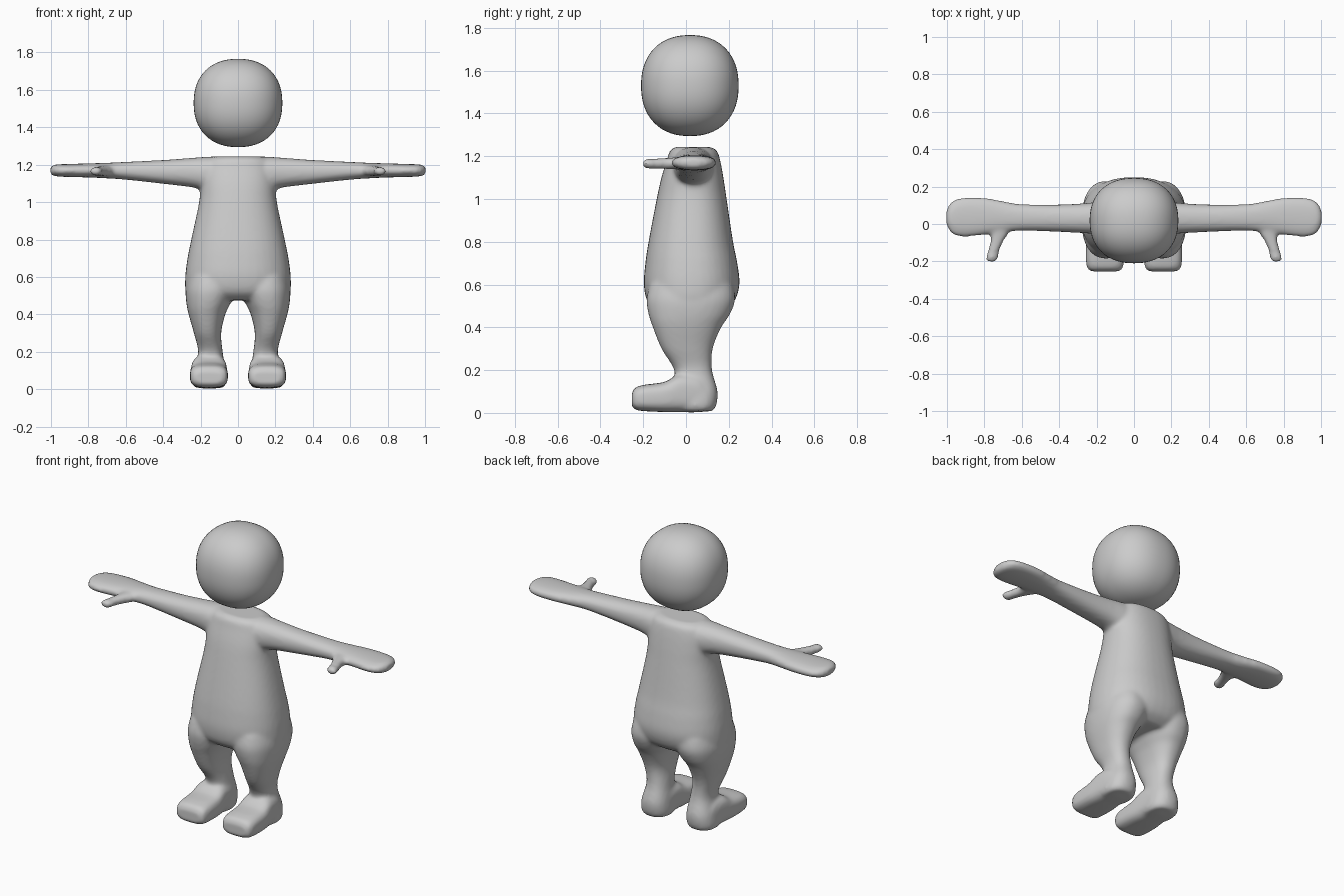
import bpy, bmesh, math
from mathutils import Vector

grey = bpy.data.materials.new("plain grey")
grey.diffuse_color = (0.6, 0.6, 0.6, 1)


def curve(rows, steps=5):
    """Smoothly interpolate rows of numbers."""
    out = []
    for i in range(len(rows) - 1):
        p = [rows[max(i - 1, 0)], rows[i], rows[i + 1], rows[min(i + 2, len(rows) - 1)]]
        for s in range(steps):
            t = s / steps
            out.append([0.5 * (2 * b + (c - a) * t + (2 * a - 5 * b + 4 * c - d) * t * t
                               + (3 * b - a - 3 * c + d) * t ** 3) for a, b, c, d in zip(*p)])
    return out + [list(rows[-1])]


def loft(bm, axis, rows, power=2.3, side=1, sides=40):
    """Rows: position on axis, then low/high limits on the other two axes."""
    others = [k for k in range(3) if k != axis]
    rings = []
    for t, a0, a1, b0, b1 in curve(rows):
        ring = []
        for k in range(sides):
            ang = 2 * math.pi * k / sides
            c, s = math.cos(ang), math.sin(ang)
            co = [0, 0, 0]
            co[axis] = t
            co[others[0]] = (a0 + a1) / 2 + (a1 - a0) / 2 * math.copysign(abs(c) ** (2 / power), c)
            co[others[1]] = (b0 + b1) / 2 + (b1 - b0) / 2 * math.copysign(abs(s) ** (2 / power), s)
            co[0] *= side
            ring.append(bm.verts.new(co))
        rings.append(ring)
    for r, q in zip(rings, rings[1:]):
        for k in range(sides):
            n = (k + 1) % sides
            bm.faces.new((r[k], r[n], q[n], q[k]))
    bm.faces.new(rings[0])
    bm.faces.new(rings[-1])


def finish(name, bm):
    bmesh.ops.recalc_face_normals(bm, faces=bm.faces)
    me = bpy.data.meshes.new(name)
    bm.to_mesh(me)
    bm.free()
    me.materials.append(grey)
    me.shade_smooth()
    ob = bpy.data.objects.new(name, me)
    bpy.context.collection.objects.link(ob)
    return ob


bm = bmesh.new()
# torso
loft(bm, 2, [(0.475, -0.22, 0.22, -0.13, 0.17), (0.52, -0.277, 0.277, -0.18, 0.225),
             (0.6, -0.282, 0.282, -0.197, 0.25), (0.7, -0.27, 0.27, -0.19, 0.24),
             (0.8, -0.25, 0.25, -0.175, 0.22), (1.0, -0.208, 0.208, -0.137, 0.19),
             (1.1, -0.2, 0.2, -0.115, 0.175), (1.18, -0.19, 0.19, -0.09, 0.16),
             (1.225, -0.17, 0.17, -0.075, 0.145), (1.243, -0.13, 0.13, -0.05, 0.115)])
for side in (-1, 1):
    # leg and heel
    loft(bm, 2, [(0.007, 0.08, 0.225, -0.04, 0.12), (0.03, 0.065, 0.242, -0.055, 0.14),
                 (0.1, 0.067, 0.235, -0.055, 0.148), (0.2, 0.082, 0.213, -0.055, 0.122),
                 (0.3, 0.09, 0.236, -0.115, 0.125), (0.4, 0.068, 0.264, -0.155, 0.165),
                 (0.46, 0.04, 0.276, -0.175, 0.205), (0.53, 0.015, 0.28, -0.185, 0.23),
                 (0.6, 0.02, 0.265, -0.17, 0.22)], 2.3, side)
    # foot
    loft(bm, 1, [(-0.253, 0.08, 0.23, 0.03, 0.095), (-0.235, 0.06, 0.25, 0.014, 0.12),
                 (-0.19, 0.054, 0.257, 0.008, 0.132), (-0.1, 0.055, 0.256, 0.004, 0.145),
                 (-0.03, 0.06, 0.25, 0.003, 0.18), (0.06, 0.068, 0.238, 0.003, 0.17),
                 (0.1, 0.08, 0.225, 0.01, 0.12)], 3.2, side)
    # arm and mitten hand
    loft(bm, 0, [(0.0, -0.065, 0.13, 1.06, 1.243), (0.15, -0.06, 0.125, 1.06, 1.243),
                 (0.25, -0.05, 0.112, 1.08, 1.236), (0.4, -0.042, 0.104, 1.098, 1.225),
                 (0.6, -0.036, 0.106, 1.12, 1.215), (0.7, -0.045, 0.122, 1.127, 1.21),
                 (0.8, -0.058, 0.14, 1.132, 1.207), (0.9, -0.068, 0.142, 1.134, 1.204),
                 (0.96, -0.06, 0.128, 1.137, 1.202), (0.99, -0.03, 0.1, 1.142, 1.197),
                 (1.003, 0.0, 0.07, 1.153, 1.187)], 2.3, side)
    # thumb
    loft(bm, 1, [(0.02, 0.64, 0.79, 1.135, 1.2), (-0.045, 0.668, 0.768, 1.138, 1.195),
                 (-0.09, 0.697, 0.767, 1.14, 1.192), (-0.15, 0.722, 0.783, 1.142, 1.188),
                 (-0.185, 0.727, 0.793, 1.143, 1.188), (-0.202, 0.742, 0.78, 1.152, 1.178)],
         2.3, side)
body = finish("body", bm)

# fuse the limbs into one soft skin
mod = body.modifiers.new("fuse", 'REMESH')
mod.mode = 'VOXEL'
mod.voxel_size = 0.011
mod.use_smooth_shade = True
mod = body.modifiers.new("soften", 'SMOOTH')
mod.factor = 0.5
mod.iterations = 8

# head: a slightly boxy ball
bm = bmesh.new()
bmesh.ops.create_cube(bm, size=2)
bmesh.ops.subdivide_edges(bm, edges=bm.edges, cuts=15, use_grid_fill=True)
P = 2.25
for v in bm.verts:
    d = Vector([math.tan(c * math.pi / 4) for c in v.co])
    d /= sum(abs(c) ** P for c in d) ** (1 / P)
    v.co = (d.x * 0.237, d.y * 0.228 + 0.018, d.z * 0.236 + 1.53)
finish("head", bm)
